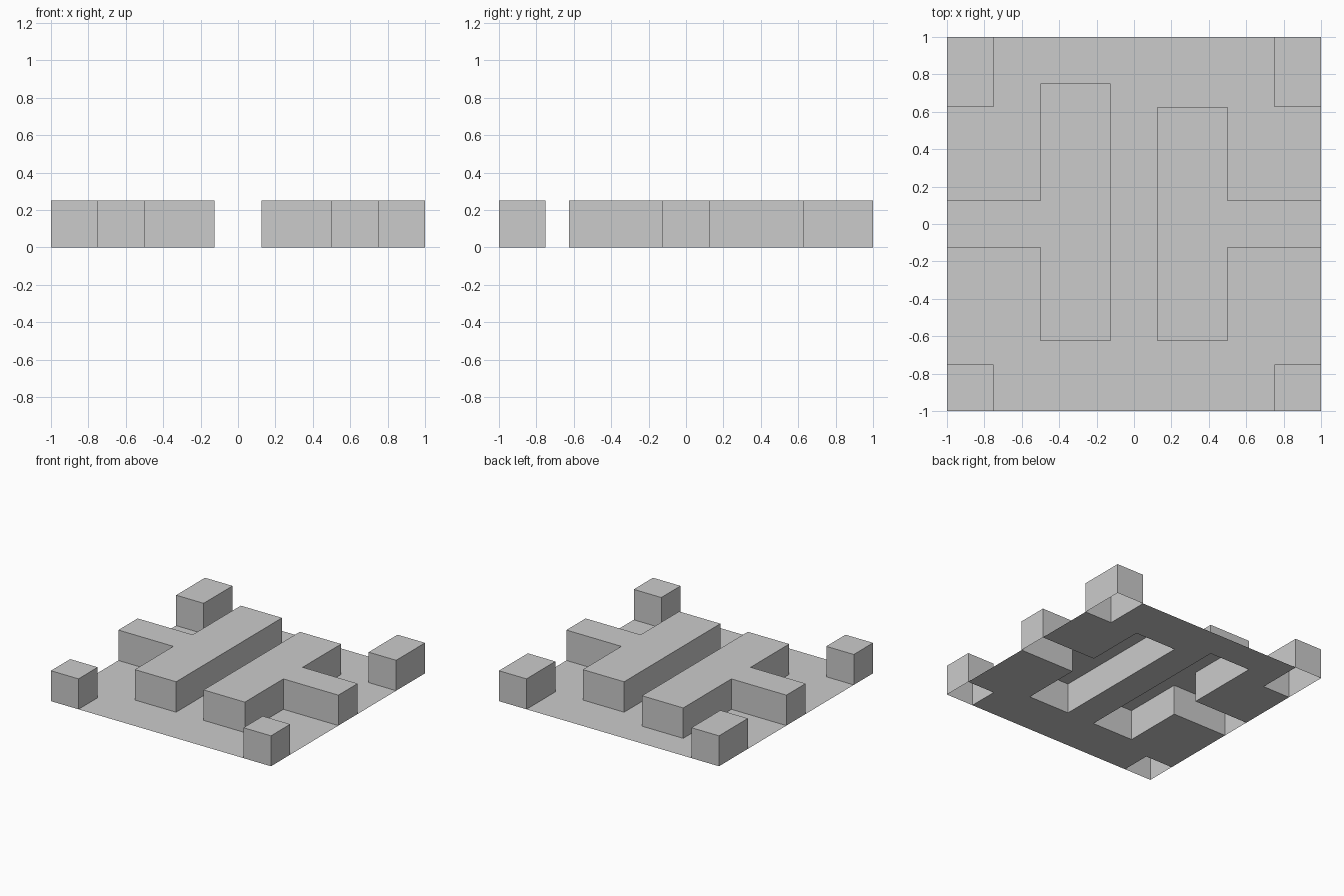
import bpy, bmesh

if "Cube" in bpy.data.objects:
    bpy.data.objects.remove(bpy.data.objects["Cube"])

HEIGHT = 0.25


def finish(bm, name):
    bmesh.ops.triangulate(bm, faces=[f for f in bm.faces if len(f.verts) > 4])
    mesh = bpy.data.meshes.new(name)
    bm.to_mesh(mesh)
    bm.free()
    obj = bpy.data.objects.new(name, mesh)
    bpy.context.collection.objects.link(obj)
    return obj


def sheet(name, outline):
    """Flat upward-facing sheet at z = 0."""
    bm = bmesh.new()
    face = bm.faces.new([bm.verts.new((x, y, 0)) for x, y in outline])
    face.normal_update()
    if face.normal.z < 0:
        face.normal_flip()
    return finish(bm, name)


def shell(name, outline):
    """Hollow raised block: walls and a top, open underneath."""
    bm = bmesh.new()
    low = [bm.verts.new((x, y, 0)) for x, y in outline]
    top = [bm.verts.new((x, y, HEIGHT)) for x, y in outline]
    n = len(outline)
    bm.faces.new(top)
    for i in range(n):
        j = (i + 1) % n
        bm.faces.new((low[i], low[j], top[j], top[i]))
    bmesh.ops.recalc_face_normals(bm, faces=bm.faces)
    bm.faces.ensure_lookup_table()
    bm.faces[0].normal_update()
    if bm.faces[0].normal.z < 0:
        bmesh.ops.reverse_faces(bm, faces=bm.faces)
    return finish(bm, name)


def corner_path(side, y_edge, y_in):
    return [(side * 0.75, y_edge), (side * 0.75, y_in), (side, y_in)]


def tee_path(side, y_top):
    pts = [(1, -0.125), (0.5, -0.125), (0.5, -0.625), (0.125, -0.625),
           (0.125, y_top), (0.5, y_top), (0.5, 0.125), (1, 0.125)]
    return [(side * x, y) for x, y in pts]


# Raised blocks on each side: front corner, T-shaped bar, back corner
floor_outline = []
for side, label, y_top in ((1, "right", 0.625), (-1, "left", 0.75)):
    front = corner_path(side, -1, -0.75)
    tee = tee_path(side, y_top)
    back = corner_path(side, 1, 0.625)
    shell(f"front_{label}_corner_block", front + [(side, -1)])
    shell(f"{label}_t_bar", tee)
    shell(f"back_{label}_corner_block", back + [(side, 1)])
    half = front + tee + back[::-1]
    floor_outline += half if side > 0 else half[::-1]

# Floor running around the blocks, open beneath each of them
sheet("floor", floor_outline)
